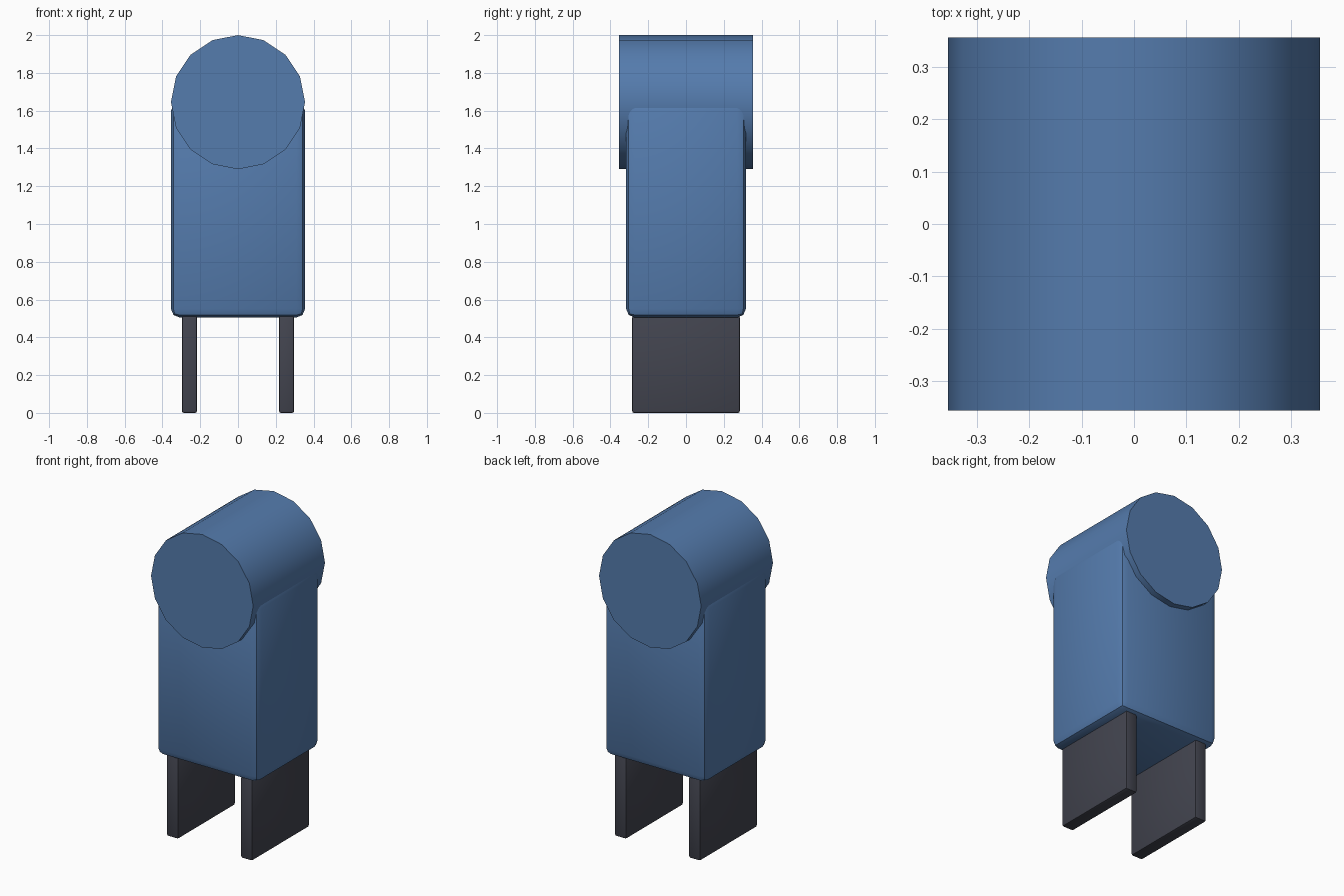
import bpy
import math

if "Cube" in bpy.data.objects:
    bpy.data.objects.remove(bpy.data.objects["Cube"])


def material(name, rgb):
    m = bpy.data.materials.new(name)
    m.diffuse_color = (*rgb, 1.0)
    m.use_nodes = True
    m.node_tree.nodes["Principled BSDF"].inputs["Base Color"].default_value = m.diffuse_color
    return m


blue = material("steel_blue", (0.09, 0.20, 0.42))
dark = material("dark_grey", (0.055, 0.058, 0.078))


def finish(ob, name, mat):
    ob.name = name
    ob.data.materials.append(mat)
    bpy.ops.object.shade_smooth_by_angle(angle=math.radians(30))


def bevelled_box(name, lo, hi, bevel, mat):
    centre = [(a + b) / 2 for a, b in zip(lo, hi)]
    bpy.ops.mesh.primitive_cube_add(size=1, location=centre)
    ob = bpy.context.object
    ob.scale = [b - a for a, b in zip(lo, hi)]
    bpy.ops.object.transform_apply(location=False, rotation=False, scale=True)
    mod = ob.modifiers.new("bevel", 'BEVEL')
    mod.width = bevel
    mod.segments = 2
    bpy.ops.object.modifier_apply(modifier=mod.name)
    finish(ob, name, mat)


# main block
bevelled_box("body", (-0.355, -0.317, 0.505), (0.355, 0.317, 1.645), 0.046, blue)

# rounded head: 16-sided cylinder lying front to back
bpy.ops.mesh.primitive_cylinder_add(vertices=16, radius=0.355, depth=0.712,
                                    location=(0, 0, 1.645),
                                    rotation=(math.pi / 2, 0, 0))
bpy.ops.object.transform_apply(location=False, rotation=True, scale=False)
finish(bpy.context.object, "head_cylinder", blue)

# two flat prongs
for side, name in ((-1, "left_prong"), (1, "right_prong")):
    x0, x1 = sorted((side * 0.217, side * 0.297))
    bevelled_box(name, (x0, -0.285, 0.0), (x1, 0.285, 0.515), 0.01, dark)
